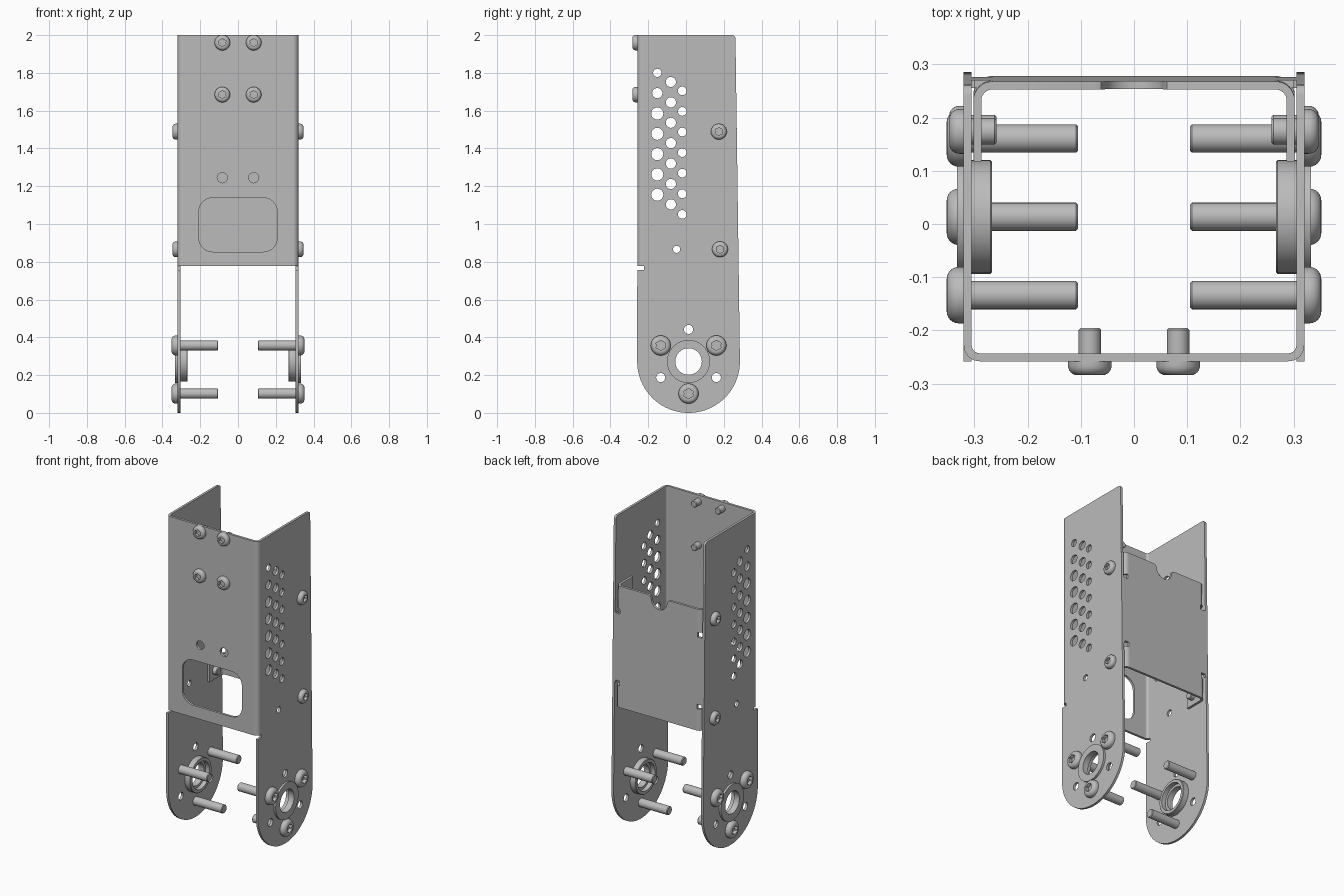
import bpy, bmesh
from math import sin, cos, pi, radians
from mathutils import Vector

old = bpy.data.objects.get("Cube")
if old:
    bpy.data.objects.remove(old, do_unlink=True)

steel = bpy.data.materials.new("grey_metal")
steel.use_nodes = True
GREY = (0.5, 0.5, 0.5, 1)
steel.diffuse_color = GREY
steel.node_tree.nodes["Principled BSDF"].inputs["Base Color"].default_value = GREY

X, Y, Z = Vector((1, 0, 0)), Vector((0, 1, 0)), Vector((0, 0, 1))
T = 0.015                    # sheet thickness
OUT = 0.32                   # outer face of the side plates
FRONT = -0.258               # outer face of the front panel
LIP = 0.777                  # lower edge of the front panel
PIVOT_Y, PIVOT_Z, PIVOT_R = 0.0135, 0.272, 0.272
SLOPE = -0.0136              # lean of the back edge


def back_y(z):
    return 0.262 + SLOPE * (z - 2)


def arc(u, v, r, start, end, n=10):
    angles = [radians(start + (end - start) * i / n) for i in range(n + 1)]
    return [(u + r * cos(a), v + r * sin(a)) for a in angles]


def circle(u, v, r):
    return arc(u, v, r, 0, 345, 23)


def finish(name, bm):
    bmesh.ops.remove_doubles(bm, verts=bm.verts, dist=1e-5)
    bmesh.ops.recalc_face_normals(bm, faces=bm.faces)
    mesh = bpy.data.meshes.new(name)
    bm.to_mesh(mesh)
    bm.free()
    mesh.materials.append(steel)
    obj = bpy.data.objects.new(name, mesh)
    bpy.context.collection.objects.link(obj)
    bpy.ops.object.select_all(action="DESELECT")
    obj.select_set(True)
    bpy.context.view_layer.objects.active = obj
    bpy.ops.object.shade_smooth_by_angle(angle=radians(32))
    return obj


def plate(name, loops, depth, origin, u, v, w):
    """Flat outline with holes, extruded by depth about its middle plane."""
    curve = bpy.data.curves.new(name + "_outline", "CURVE")
    curve.dimensions = "2D"
    curve.fill_mode = "BOTH"
    curve.extrude = depth / 2
    for loop in loops:
        spline = curve.splines.new("POLY")
        spline.points.add(len(loop) - 1)
        for point, (a, b) in zip(spline.points, loop):
            point.co = (a, b, 0, 1)
        spline.use_cyclic_u = True
    helper = bpy.data.objects.new(name + "_outline", curve)
    bpy.context.collection.objects.link(helper)
    deps = bpy.context.evaluated_depsgraph_get()
    mesh = bpy.data.meshes.new_from_object(helper.evaluated_get(deps))
    bm = bmesh.new()
    bm.from_mesh(mesh)
    bpy.data.objects.remove(helper, do_unlink=True)
    bpy.data.meshes.remove(mesh)
    for vert in bm.verts:
        a, b, c = vert.co
        vert.co = Vector(origin) + u * a + v * b + w * c
    return finish(name, bm)


def lathe(name, rings, origin, axis, closed=False, lobes=0, n=32):
    """Revolve (radius, height) rings; the last `lobes` rings are star shaped."""
    axis = axis.normalized()
    side = Z if abs(axis.z) < 0.5 else X
    other = axis.cross(side)
    bm = bmesh.new()
    rows = []
    for k, (r, h) in enumerate(rings):
        row = []
        for i in range(n):
            a = 2 * pi * i / n
            rr = r * (1 + 0.12 * cos(6 * a)) if k >= len(rings) - lobes else r
            row.append(bm.verts.new(Vector(origin) + axis * h
                                    + side * rr * cos(a) + other * rr * sin(a)))
        rows.append(row)
    pairs = list(zip(rows, rows[1:])) + ([(rows[-1], rows[0])] if closed else [])
    for p, q in pairs:
        for i in range(n):
            j = (i + 1) % n
            bm.faces.new((p[i], p[j], q[j], q[i]))
    if not closed:
        bm.faces.new(rows[0])
        bm.faces.new(rows[-1])
    return finish(name, bm)


def screw(name, origin, axis, head_r, head_h, shaft_r, length):
    """Button head screw seated at origin with its head towards axis."""
    c = 0.004
    rings = [(shaft_r - c, -length), (shaft_r, c - length), (shaft_r, 0), (head_r, 0)]
    for i in range(7):
        a = i * pi / 12
        rings.append((head_r * (0.58 + 0.42 * cos(a)), head_h * (0.3 + 0.7 * sin(a))))
    socket = head_r * 0.46
    rings += [(socket, head_h), (socket, head_h * 0.35)]
    lathe(name, rings, origin, axis, lobes=2, n=48)


def on_pivot(angle):
    a = radians(angle)
    return PIVOT_Y + 0.17 * cos(a), PIVOT_Z + 0.17 * sin(a)


# Side plate outline: rounded foot, leaning back edge with a recess, bend relief
CUT_LOW, CUT_HIGH = 0.96, 1.4
side_outline = arc(PIVOT_Y, PIVOT_Z, PIVOT_R, -180, 0, 40)
side_outline += [(back_y(CUT_LOW), CUT_LOW), (back_y(CUT_LOW) - T, CUT_LOW),
                 (back_y(CUT_HIGH) - T, CUT_HIGH), (back_y(CUT_HIGH), CUT_HIGH)]
side_outline += arc(back_y(2) - 0.02, 1.98, 0.02, 0, 90, 5)
side_outline += [(FRONT + 0.03, 2), (FRONT + 0.03, LIP), (-0.222, LIP),
                 (-0.222, LIP - 0.02), (FRONT, LIP - 0.02)]

# Vent grid, small hole and pivot holes
holes = [circle(-0.05, 0.866, 0.019), circle(PIVOT_Y, PIVOT_Z, 0.08)]
holes += [circle(*on_pivot(a), 0.024) for a in (90, 210, 330)]
for row in range(7):
    big = (0.022, 0.027)[row] if row < 2 else 0.032
    holes.append(circle(-0.152, 1.8 - 0.1075 * row, big))
    holes.append(circle(-0.08, 1.752 - 0.108 * row, 0.027))
    holes.append(circle(-0.02, 1.705 - 0.109 * row, 0.023))

bend = arc(OUT - 0.03, FRONT + 0.03, 0.03, -90, 0, 8) \
    + arc(OUT - 0.03, FRONT + 0.03, 0.03 - T, 0, -90, 8)

# Bracket flange in plan: a short run of the back sheet, a bend and a tab
FX, FR = 0.302, 0.036
flange = [(0.262, 0)] + [(0.262, -T)] + arc(FX - FR, -FR, FR - T, 90, 0, 8)
flange += [(FX - T, -0.15), (FX, -0.15)] + arc(FX - FR, -FR, FR, 0, 90, 8)

for s, word in ((1, "left"), (-1, "right")):
    out = X * s
    plate(word + "_side_plate", [side_outline] + holes, T,
          out * (OUT - T / 2), Y, Z, X)
    plate(word + "_front_bend", [bend], 2 - LIP,
          Z * (2 + LIP) / 2, out, Y, Z)

    # Bearing ring through the pivot hole
    ring = [(0.07, 0.013), (0.114, 0.013), (0.114, 0), (0.107, 0), (0.107, -0.05),
            (0.104, -0.053), (0.086, -0.053), (0.086, -0.025), (0.07, -0.025)]
    lathe(word + "_bearing_ring", ring, (s * OUT, PIVOT_Y, PIVOT_Z), out,
          closed=True, n=40)

    # Pivot screws and bracket screws
    for i, angle in enumerate((30, 150, 270)):
        y, z = on_pivot(angle)
        screw(f"{word}_pivot_screw_{i + 1}", (s * OUT, y, z), out,
              0.053, 0.032, 0.0265, 0.215)
    for part, y, z in (("upper", 0.174, 1.489), ("lower", 0.18, 0.866)):
        screw(f"{word}_{part}_bracket_screw", (s * OUT, y, z), out,
              0.042, 0.027, 0.025, 0.062)

    # Bracket flanges follow the leaning back edge
    for part, low, high in (("upper", 1.425, 1.57), ("lower", 0.81, 0.945)):
        mid = (low + high) / 2
        plate(f"{word}_{part}_bracket_flange", [flange], high - low,
              (0, back_y(mid), mid), out, Y, Vector((0, SLOPE, 1)))

# Front panel with a rounded window and two holes
PX = OUT - 0.03
panel = [(-PX, LIP), (PX, LIP), (PX, 2), (-PX, 2)]
window = []
for cx, cz, a in ((1, 1, 0), (-1, 1, 90), (-1, -1, 180), (1, -1, 270)):
    window += arc(cx * 0.133, 0.996 + cz * 0.068, 0.075, a, a + 90, 8)
small = [circle(s * 0.083, 1.245, 0.027) for s in (1, -1)]
plate("front_panel", [panel, window] + small, T, (0, FRONT + T / 2, 0), X, Z, Y)

for s, word in ((1, "left"), (-1, "right")):
    for part, z in (("top", 1.96), ("lower", 1.685)):
        screw(f"{word}_{part}_front_screw", (s * 0.083, FRONT, z), -Y,
              0.041, 0.026, 0.021, 0.063)

# Back plate: wide middle, relief slots at its ends, notch in the top edge
half = [(0.262, 0.81), (0.262, 0.945), (0.27, 0.945), (0.27, 0.975), (0.3, 0.975),
        (0.3, CUT_LOW), (OUT, CUT_LOW), (OUT, CUT_HIGH), (0.3, CUT_HIGH),
        (0.3, 1.395), (0.27, 1.395), (0.27, 1.425), (0.262, 1.425), (0.262, 1.57)]
notch = [(0.075, 1.57), (0.062, 1.565), (0.055, 1.55)] \
    + arc(0, 1.55, 0.055, 0, -180, 16)[1:-1] \
    + [(-0.055, 1.55), (-0.062, 1.565), (-0.075, 1.57)]
outline = half + notch + [(-x, z) for x, z in reversed(half)]
plate("back_plate", [outline], T, (0, back_y(0) - T / 2, 0), X,
      Vector((0, SLOPE, 1)), Y)
